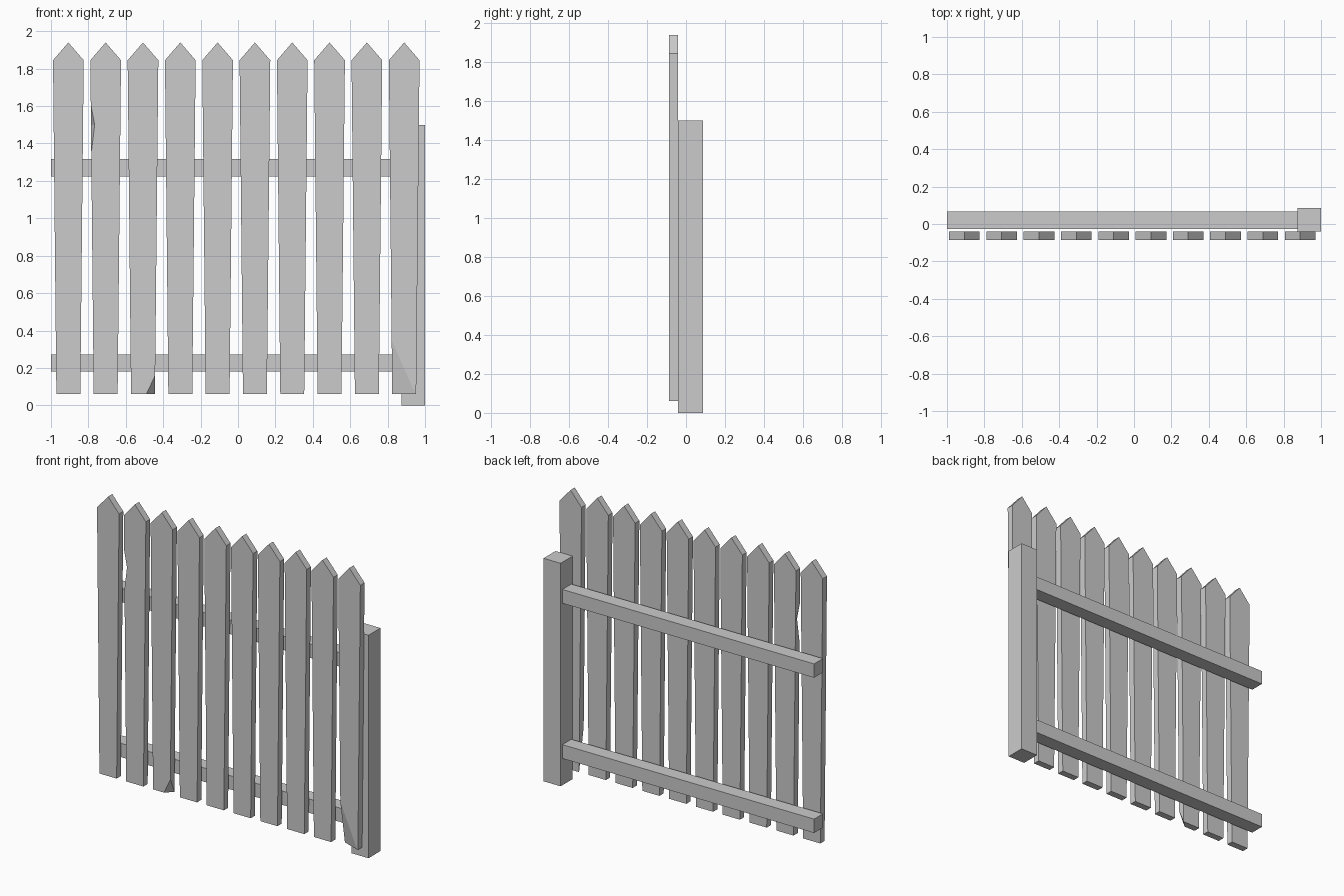
import bpy
import bmesh

old = bpy.data.objects.get("Cube")
if old:
    bpy.data.objects.remove(old, do_unlink=True)

grey = bpy.data.materials.new("plain_grey")
grey.use_nodes = True
grey.diffuse_color = (0.6, 0.6, 0.6, 1)
grey.node_tree.nodes["Principled BSDF"].inputs["Base Color"].default_value = (0.6, 0.6, 0.6, 1)

FRONT, BACK = -0.086, -0.041
BOTTOM, SHOULDER, TIP = 0.06, 1.845, 1.94
TOP_HALF, FOOT_HALF = 0.082, 0.064


def finish(name, bm):
    bmesh.ops.recalc_face_normals(bm, faces=bm.faces)
    mesh = bpy.data.meshes.new(name)
    bm.to_mesh(mesh)
    bm.free()
    mesh.materials.append(grey)
    obj = bpy.data.objects.new(name, mesh)
    bpy.context.collection.objects.link(obj)
    return obj


def box(name, low, high):
    bm = bmesh.new()
    bmesh.ops.create_cube(bm, size=1)
    for v in bm.verts:
        v.co = [high[i] if v.co[i] > 0 else low[i] for i in range(3)]
    return finish(name, bm)


def half_width(z):
    t = (z - BOTTOM) / (SHOULDER - BOTTOM)
    return FOOT_HALF + t * (TOP_HALF - FOOT_HALF)


def picket(name, x, damage=None):
    """Pair each front outline point with the back point it joins."""
    def edge(side, z, inset=0):
        return (side * (half_width(z) - inset), z)

    foot_l, foot_r = edge(-1, BOTTOM), edge(1, BOTTOM)
    pairs = []
    # Left foot, broken off on the front corner of the end picket
    if damage == "left_foot":
        pairs += [(edge(-1, 0.35), foot_l), ((0.06, BOTTOM), foot_l)]
    else:
        pairs.append((foot_l, foot_l))
    # Right foot, chipped on one picket
    if damage == "right_foot":
        pairs += [((0.018, BOTTOM), foot_r), (edge(1, 0.16), foot_r)]
    else:
        pairs.append((foot_r, foot_r))
    # Pointed head
    for p in (edge(1, SHOULDER), (0, TIP), edge(-1, SHOULDER)):
        pairs.append((p, p))
    # Splintered left edge
    if damage == "left_edge":
        root = edge(-1, 1.5)
        pairs += [(edge(-1, 1.61), root), (edge(-1, 1.5, 0.02), root),
                  (edge(-1, 1.35), root)]

    bm = bmesh.new()
    shared = {}

    def vert(p, y):
        key = (p, y)
        if key not in shared:
            shared[key] = bm.verts.new((x + p[0], y, p[1]))
        return shared[key]

    rim = [(vert(f, FRONT), vert(b, BACK)) for f, b in pairs]
    bm.faces.new([f for f, b in rim])
    bm.faces.new(list(dict.fromkeys(b for f, b in reversed(rim))))
    for (f1, b1), (f2, b2) in zip(rim, rim[1:] + rim[:1]):
        bm.faces.new(list(dict.fromkeys((f1, b1, b2, f2))))
    return finish(name, bm)


# Row of pickets, three of them damaged
damaged = {1: "left_edge", 2: "right_foot", 9: "left_foot"}
for i in range(10):
    picket(f"picket_{i + 1}", -0.907 + i * 0.1995, damaged.get(i))

# Rails and end post
for label, z in (("lower", 0.18), ("upper", 1.224)):
    box(label + "_rail", (-1, -0.028, z), (0.875, 0.067, z + 0.093))
box("end_post", (0.873, BACK, 0), (1, 0.086, 1.5))
